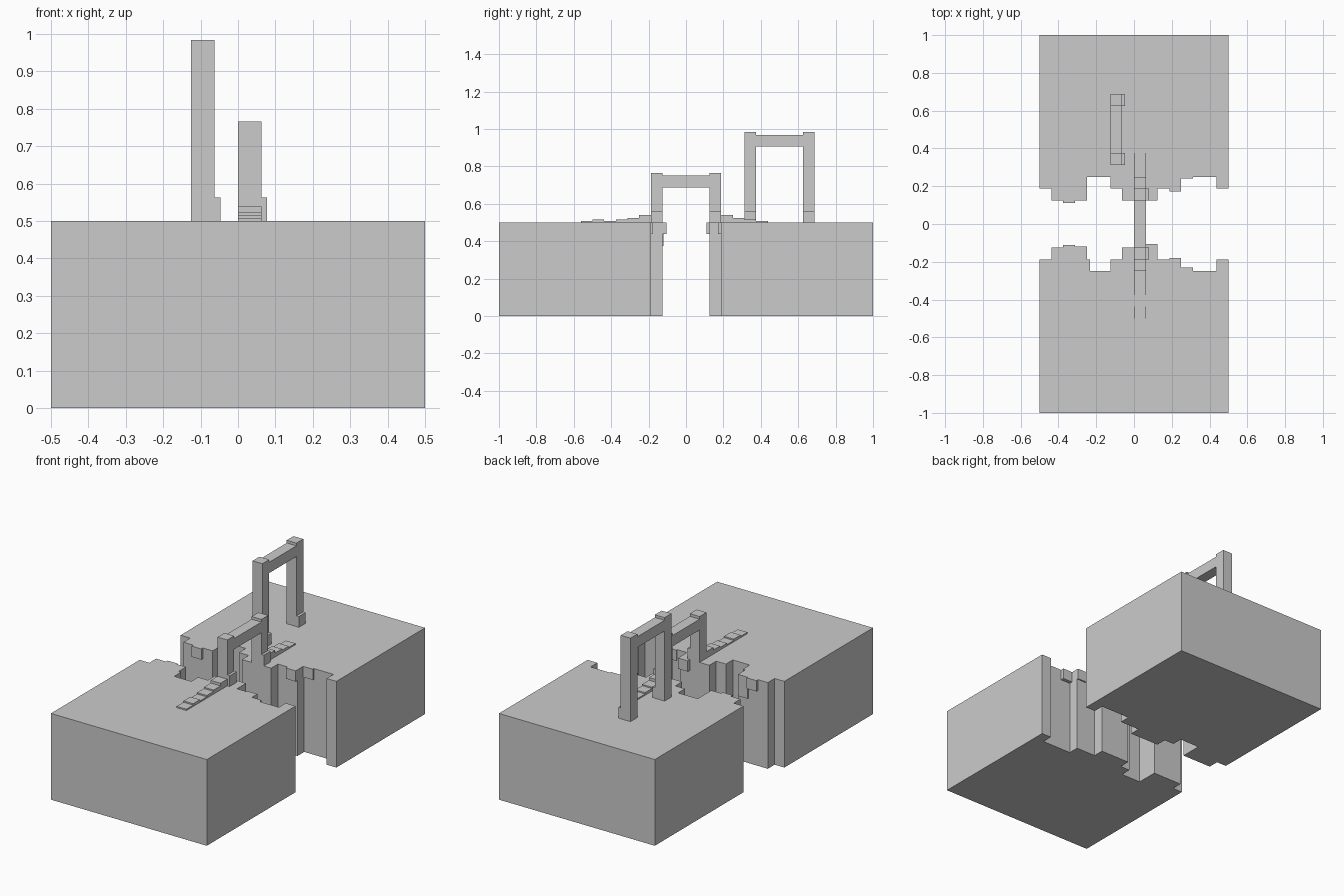
import bpy, bmesh

if "Cube" in bpy.data.objects:
    bpy.data.objects.remove(bpy.data.objects["Cube"])

U = 1 / 16  # block size
TOP = 0.5   # ground level


def make_object(name, bm):
    bmesh.ops.recalc_face_normals(bm, faces=bm.faces)
    mesh = bpy.data.meshes.new(name)
    bm.to_mesh(mesh)
    bm.free()
    ob = bpy.data.objects.new(name, mesh)
    bpy.context.collection.objects.link(ob)
    return ob


def boxes(name, extents):
    bm = bmesh.new()
    for x0, x1, y0, y1, z0, z1 in extents:
        vs = bmesh.ops.create_cube(bm, size=1)["verts"]
        for v in vs:
            v.co = (x1 if v.co.x > 0 else x0,
                    y1 if v.co.y > 0 else y0,
                    z1 if v.co.z > 0 else z0)
    return make_object(name, bm)


# Cliff edge distance from the centre line, as (x end, distance) in blocks
EDGE = [(-7, 3), (-4, 2), (-2, 4), (-1, 3), (2, 2), (4, 3), (7, 4), (8, 3)]


def bank(name, side):
    pts, x = [], -8
    for x_end, d in EDGE:
        pts += [(x * U, side * d * U), (x_end * U, side * d * U)]
        x = x_end
    pts += [(0.5, side), (-0.5, side)]
    bm = bmesh.new()
    face = bm.faces.new([bm.verts.new((px, py, 0)) for px, py in pts])
    ext = bmesh.ops.extrude_face_region(bm, geom=[face], use_keep_orig=True)
    for v in ext["geom"]:
        if isinstance(v, bmesh.types.BMVert):
            v.co.z = TOP
    return make_object(name, bm)


bank("back_bank", 1)
bank("front_bank", -1)

# Loose rocks standing proud of the cliff faces
boxes("back_cliff_rocks", [
    (-6*U, -5*U, 0.11, 2*U, 7*U, TOP),
    (3*U, 4*U, 0.172, 3*U, 7*U, TOP),
    (4*U, 5*U, 0.24, 4*U, 7*U, TOP),
])
boxes("front_cliff_rocks", [
    (-6*U, -5*U, -2*U, -0.11, 7*U, TOP),
    (-5*U, -4*U, -2*U, -0.119, 6*U, TOP),
    (-4*U, -0.234, -4*U, -3*U, 7*U, TOP),
    (U, 2*U, -2*U, -0.105, 7*U, TOP),
    (3*U, 4*U, -3*U, -0.18, 7*U, TOP),
    (4*U, 5*U, -4*U, -0.23, 7*U, TOP),
])


def gate(name, x, y_mid, top):
    posts = [(y_mid - 3*U, y_mid - 2*U), (y_mid + 2*U, y_mid + 3*U)]
    # Posts
    boxes(name + "_posts", [(x, x + U, a, b, TOP, top) for a, b in posts])
    # Foot stones on the right side of each post
    boxes(name + "_feet", [(x + U, x + U + U/4, a, b, TOP, TOP + U) for a, b in posts])
    # Crossbeam, slightly below the post tops
    boxes(name + "_beam", [(x, x + U, y_mid - 2*U, y_mid + 2*U,
                            top - 0.078, top - 0.0155)])


gate("chasm_gate", 0, 0, 0.766)
gate("tall_gate", -2*U, 8*U, 0.984)

# Shallow slabs rising towards the chasm gate
front = [0.039, 0.0234, 0.0156, 0.0078, 0.0156, 0.0078]
boxes("front_steps", [(0, U, -(4 + i)*U, -(3 + i)*U, TOP, TOP + h)
                      for i, h in enumerate(front)])
boxes("back_steps", [(0, U, (3 + i)*U, (4 + i)*U, TOP, TOP + h)
                     for i, h in enumerate(front[:4])])
